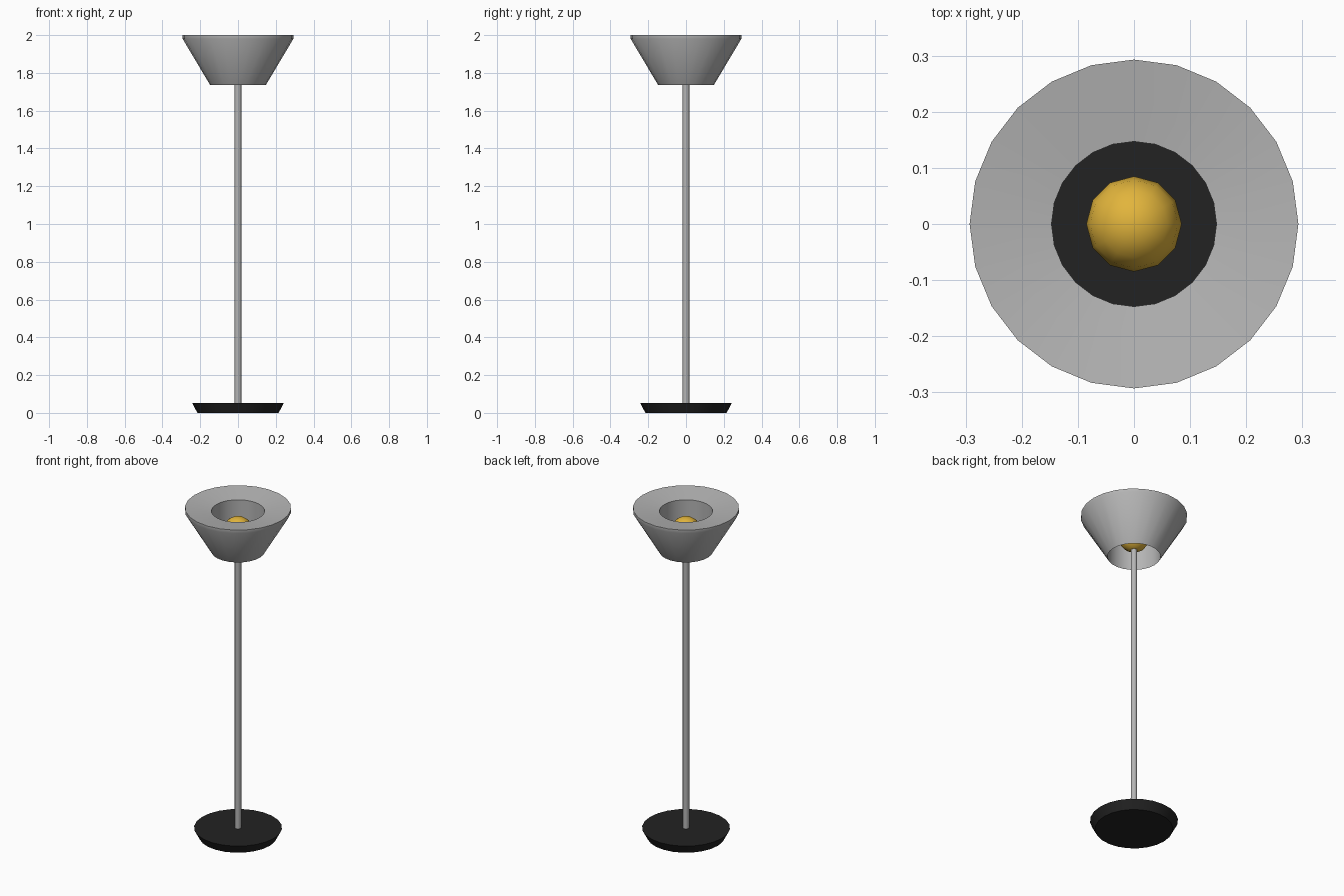
import bpy, bmesh, math

cube = bpy.data.objects.get("Cube")
if cube:
    bpy.data.objects.remove(cube, do_unlink=True)


def material(name, rgb):
    mat = bpy.data.materials.new(name)
    mat.use_nodes = True
    mat.diffuse_color = (*rgb, 1)
    mat.node_tree.nodes["Principled BSDF"].inputs["Base Color"].default_value = (*rgb, 1)
    return mat


def finish(bm, name, mat):
    bmesh.ops.recalc_face_normals(bm, faces=bm.faces)
    mesh = bpy.data.meshes.new(name)
    bm.to_mesh(mesh)
    bm.free()
    mesh.materials.append(mat)
    obj = bpy.data.objects.new(name, mesh)
    bpy.context.collection.objects.link(obj)
    bpy.ops.object.select_all(action="DESELECT")
    obj.select_set(True)
    bpy.context.view_layer.objects.active = obj
    bpy.ops.object.shade_smooth_by_angle(angle=math.radians(31))
    return obj


def lathe(name, profile, sides, mat, closed=False):
    """Spin an (r, z) profile round z; open profiles get flat end caps."""
    bm = bmesh.new()
    rings = []
    for r, z in profile:
        angles = [math.tau * i / sides for i in range(sides)]
        rings.append([bm.verts.new((r * math.cos(a), r * math.sin(a), z)) for a in angles])
    pairs = list(zip(rings, rings[1:]))
    if closed:
        pairs.append((rings[-1], rings[0]))
    else:
        bm.faces.new(rings[0])
        bm.faces.new(rings[-1])
    for low, high in pairs:
        for i in range(sides):
            j = (i + 1) % sides
            bm.faces.new((low[i], low[j], high[j], high[i]))
    return finish(bm, name, mat)


grey = material("satin grey", (0.46, 0.46, 0.46))
black = material("black", (0.016, 0.016, 0.016))
gold = material("warm gold", (0.76, 0.46, 0.045))

# Flared foot
lathe("base", [(0.215, 0), (0.243, 0.053)], 24, black)

# Slim stem reaching into the bulb
lathe("pole", [(0.018, 0.05), (0.018, 1.8)], 12, grey)

# Thick conical shade with a rim band, dished top and straight bore
lathe("shade", [(0.147, 1.735), (0.293, 1.98), (0.293, 2.0), (0.147, 1.98)],
      24, grey, closed=True)

# Round bulb
bulb = bmesh.new()
bmesh.ops.create_uvsphere(bulb, u_segments=12, v_segments=8, radius=0.085)
bmesh.ops.translate(bulb, verts=bulb.verts, vec=(0, 0, 1.857))
finish(bulb, "bulb", gold)
